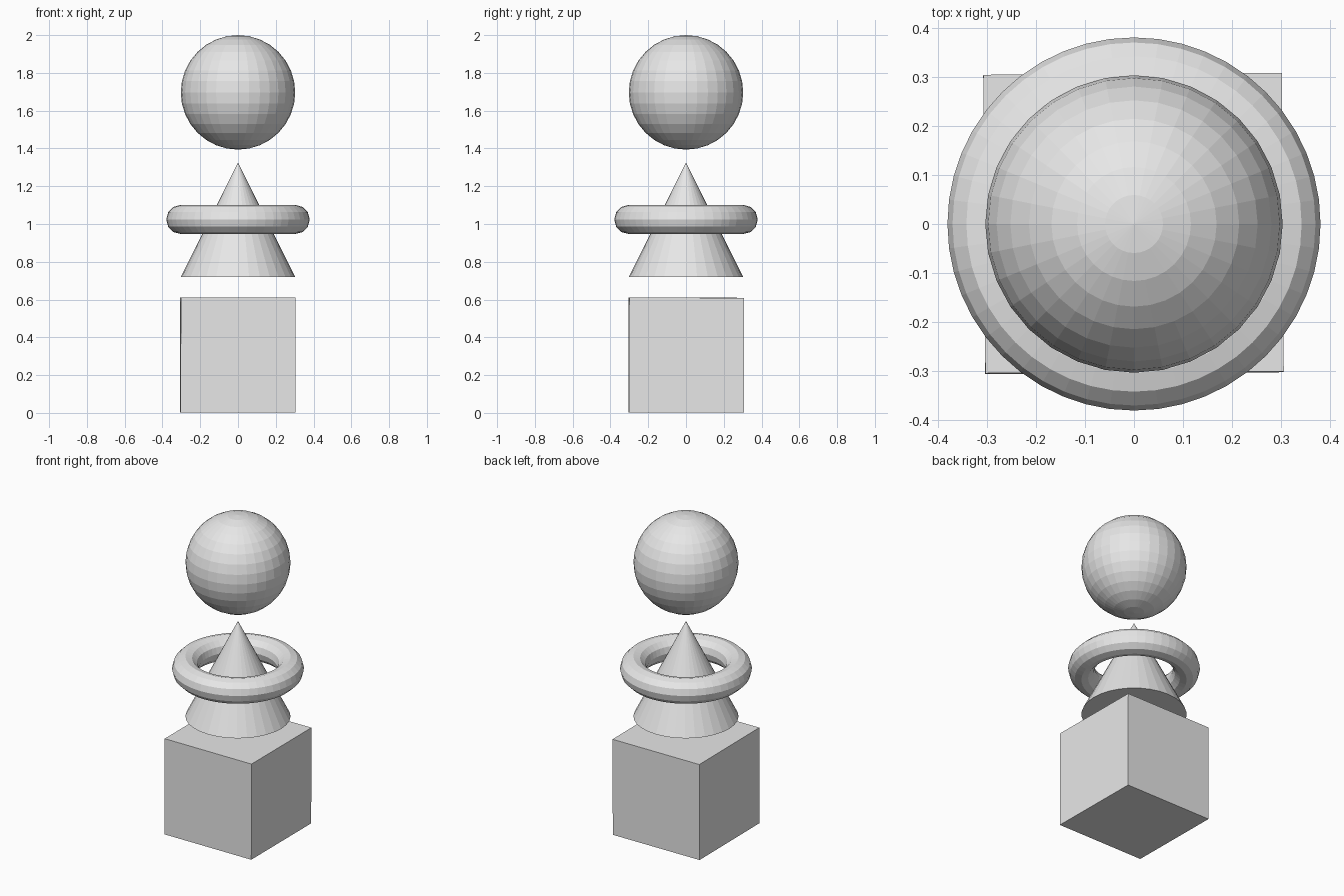
import bpy
from math import radians

if "Cube" in bpy.data.objects:
    bpy.data.objects.remove(bpy.data.objects["Cube"], do_unlink=True)

# One plain grey for every part
grey = bpy.data.materials.new("light_grey")
grey.use_nodes = True
grey.diffuse_color = (0.8, 0.8, 0.8, 1)
grey.node_tree.nodes["Principled BSDF"].inputs["Base Color"].default_value = grey.diffuse_color

R = 0.303  # shared radius of the stacked solids


def finish(name):
    """Name the newest primitive, colour it and keep its faces flat."""
    part = bpy.context.object
    part.name = name
    part.data.materials.append(grey)
    bpy.ops.object.shade_flat()
    return part


# Base block, a hair out of true
bpy.ops.mesh.primitive_cube_add(size=0.608, location=(-0.001, 0.001, 0.306))
block = finish("base_block")
block.rotation_euler = (radians(-0.15), radians(0.05), radians(0.35))

# Cone floating above the block
bpy.ops.mesh.primitive_cone_add(vertices=32, radius1=R, radius2=0, depth=2 * R,
                                location=(0, 0, 1.022))
finish("cone")

# Ring hovering around the cone
bpy.ops.mesh.primitive_torus_add(major_segments=48, minor_segments=12,
                                 major_radius=R, minor_radius=0.077,
                                 location=(0, 0, 1.024))
finish("ring")

# Ball at the top
bpy.ops.mesh.primitive_uv_sphere_add(segments=32, ring_count=16, radius=R,
                                     location=(0, 0, 2 - R))
finish("ball")
